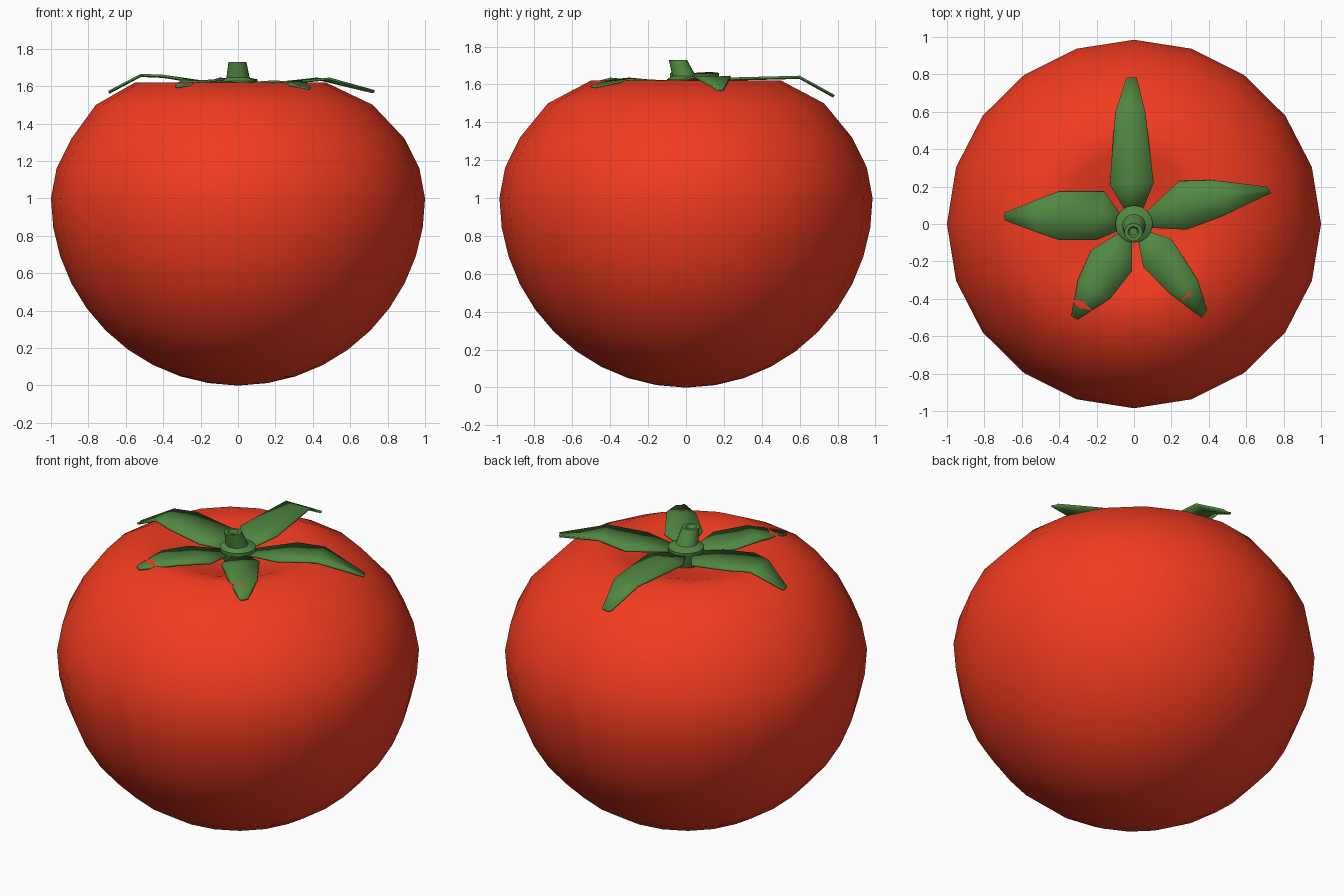
import bpy, bmesh, math

if "Cube" in bpy.data.objects:
    bpy.data.objects.remove(bpy.data.objects["Cube"])


def material(name, color):
    m = bpy.data.materials.new(name)
    m.diffuse_color = color
    m.use_nodes = True
    m.node_tree.nodes["Principled BSDF"].inputs["Base Color"].default_value = m.diffuse_color
    return m


RED = material("tomato_red", (0.9, 0.045, 0.015, 1))
GREEN = material("leaf_green", (0.085, 0.25, 0.055, 1))


def finish(name, bm, mat, angle):
    bmesh.ops.recalc_face_normals(bm, faces=bm.faces)
    me = bpy.data.meshes.new(name)
    bm.to_mesh(me)
    bm.free()
    me.materials.append(mat)
    ob = bpy.data.objects.new(name, me)
    bpy.context.collection.objects.link(ob)
    bpy.ops.object.select_all(action='DESELECT')
    ob.select_set(True)
    bpy.context.view_layer.objects.active = ob
    bpy.ops.object.shade_smooth_by_angle(angle=math.radians(angle))
    return ob


def lathe(name, rings, n, mat, angle, sy=1.0):
    """Skin circular rings given as (radius, z, centre x, centre y), closed at both ends."""
    bm = bmesh.new()
    loops = []
    for r, z, cx, cy in rings:
        loops.append([bm.verts.new((cx + r * math.cos(2 * math.pi * i / n),
                                    cy + sy * r * math.sin(2 * math.pi * i / n), z))
                      for i in range(n)])
    for a, b in zip(loops, loops[1:]):
        for i in range(n):
            j = (i + 1) % n
            bm.faces.new((a[i], a[j], b[j], b[i]))
    bm.faces.new(loops[0])
    bm.faces.new(loops[-1])
    return finish(name, bm, mat, angle)


# Fruit: round below, flattened shoulders and a dimple above
rings = [(0.01, 0.0, 0, 0)]
for k in range(1, 11):
    t = math.radians(9 * k)
    rings.append((math.sin(t), 1 - math.cos(t), 0, 0))
rings += [(0.97, 1.16, 0, 0), (0.89, 1.32, 0, 0), (0.74, 1.50, -0.02, 0),
          (0.51, 1.62, -0.04, 0), (0.38, 1.605, -0.02, 0), (0.24, 1.56, 0, 0),
          (0.12, 1.53, 0, 0), (0.01, 1.52, 0, 0)]
lathe("tomato_body", rings, 20, RED, 60, 0.985)

# Stem: flared foot, leaning neck, hollow tip
lathe("stem", [(0.07, 1.52, 0, 0), (0.10, 1.61, 0, 0), (0.10, 1.627, 0, 0),
               (0.062, 1.645, 0, -0.01), (0.048, 1.73, -0.003, -0.043),
               (0.03, 1.73, -0.003, -0.043), (0.02, 1.71, -0.003, -0.04)],
      16, GREEN, 40)


# Leaves: stations of left x, left y, right x, right y, height
LEAVES = {
    "leaf_back": [(-.04, .06, .04, .06, 1.60), (-.13, .21, .105, .22, 1.63),
                  (-.10, .60, .06, .60, 1.64), (-.04, .78, .015, .78, 1.54)],
    "leaf_right": [(.06, .06, .08, -.02, 1.60), (.24, .23, .28, -.03, 1.62),
                   (.42, .235, .49, .05, 1.64), (.71, .20, .73, .165, 1.573)],
    "leaf_left": [(-.07, .05, -.07, -.03, 1.60), (-.16, .175, -.20, -.085, 1.62),
                  (-.40, .175, -.40, -.085, 1.655), (-.52, .13, -.52, -.045, 1.66),
                  (-.69, .06, -.69, .02, 1.57)],
    "leaf_front_left": [(-.07, -.04, -.01, -.08, 1.60), (-.23, -.14, -.01, -.25, 1.615),
                        (-.30, -.30, -.13, -.40, 1.63), (-.335, -.49, -.30, -.51, 1.60)],
    "leaf_front_right": [(.08, -.04, .02, -.08, 1.60), (.20, -.08, .05, -.23, 1.615),
                         (.34, -.30, .19, -.37, 1.625), (.39, -.46, .36, -.50, 1.59)],
}
for name, stations in LEAVES.items():
    bm = bmesh.new()
    rows = [(bm.verts.new((a, b, z)),
             bm.verts.new(((a + c) / 2, (b + d) / 2, z - 0.005)),
             bm.verts.new((c, d, z))) for a, b, c, d, z in stations]
    for p, q in zip(rows, rows[1:]):
        for i in (0, 1):
            bm.faces.new((p[i], p[i + 1], q[i + 1], q[i]))
    ob = finish(name, bm, GREEN, 30)
    mod = ob.modifiers.new("thickness", 'SOLIDIFY')
    mod.thickness = 0.012
    mod.offset = 0
